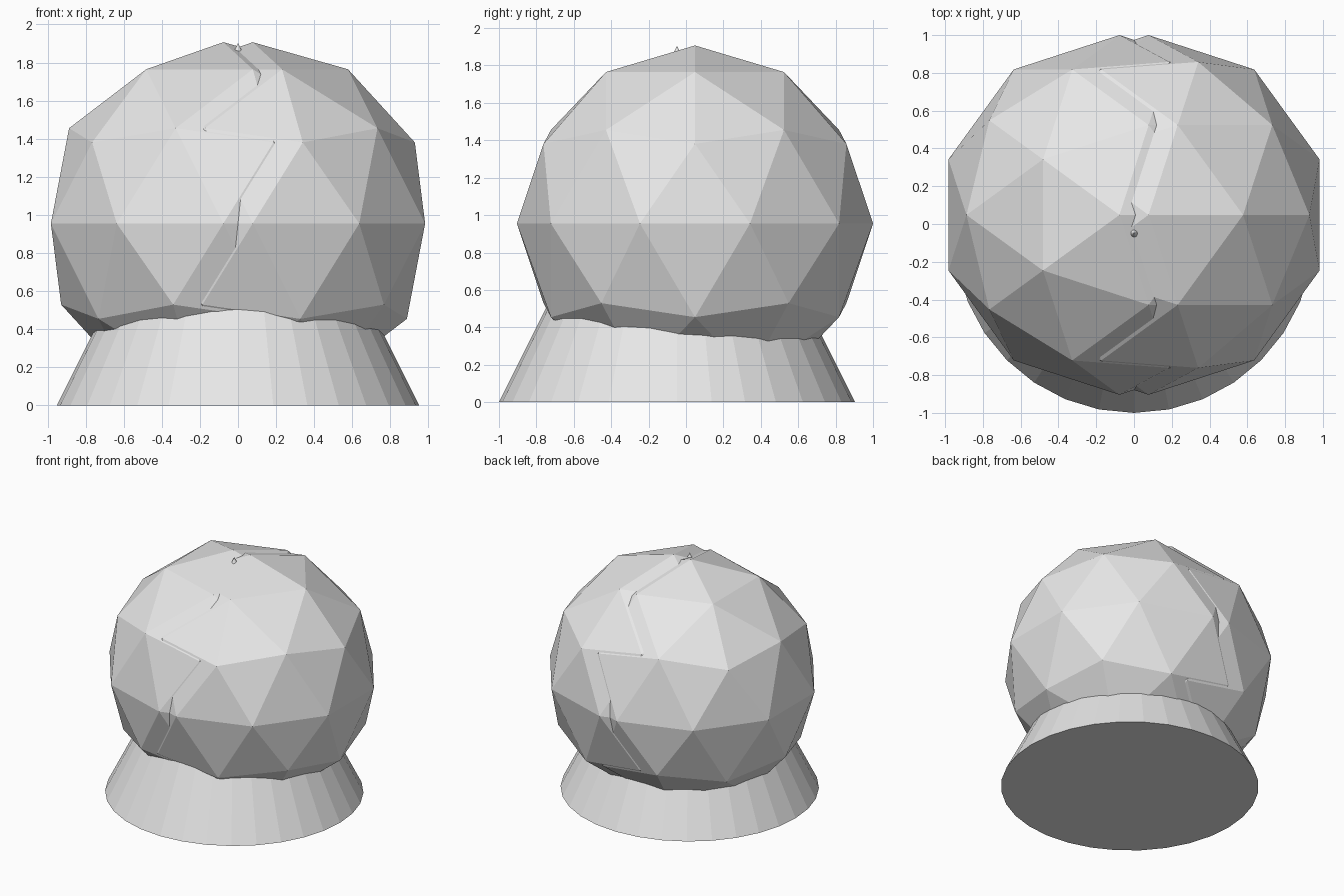
import bpy

if "Cube" in bpy.data.objects:
    bpy.data.objects.remove(bpy.data.objects["Cube"])

R = 0.952        # shared radius of the boulders and the base
SHIFT = 0.048    # front/back offset of boulders and base

grey = bpy.data.materials.new("light grey")
grey.diffuse_color = (0.8, 0.8, 0.8, 1)
grey.use_nodes = True
grey.node_tree.nodes["Principled BSDF"].inputs["Base Color"].default_value = grey.diffuse_color


def finish(name):
    obj = bpy.context.object
    obj.name = name
    obj.data.materials.append(grey)
    return obj


# Two overlapping faceted boulders, whose crossing makes the zigzag crease
for name, x in (("left_boulder", -0.077), ("right_boulder", 0.077)):
    bpy.ops.mesh.primitive_ico_sphere_add(
        subdivisions=2, radius=R, location=(x, SHIFT, 0.955))
    finish(name)

# Cone running up through the boulders, tip just showing at the top
bpy.ops.mesh.primitive_cone_add(
    vertices=32, radius1=R, radius2=0, depth=2 * R, location=(0, -SHIFT, R))
finish("cone_base")
